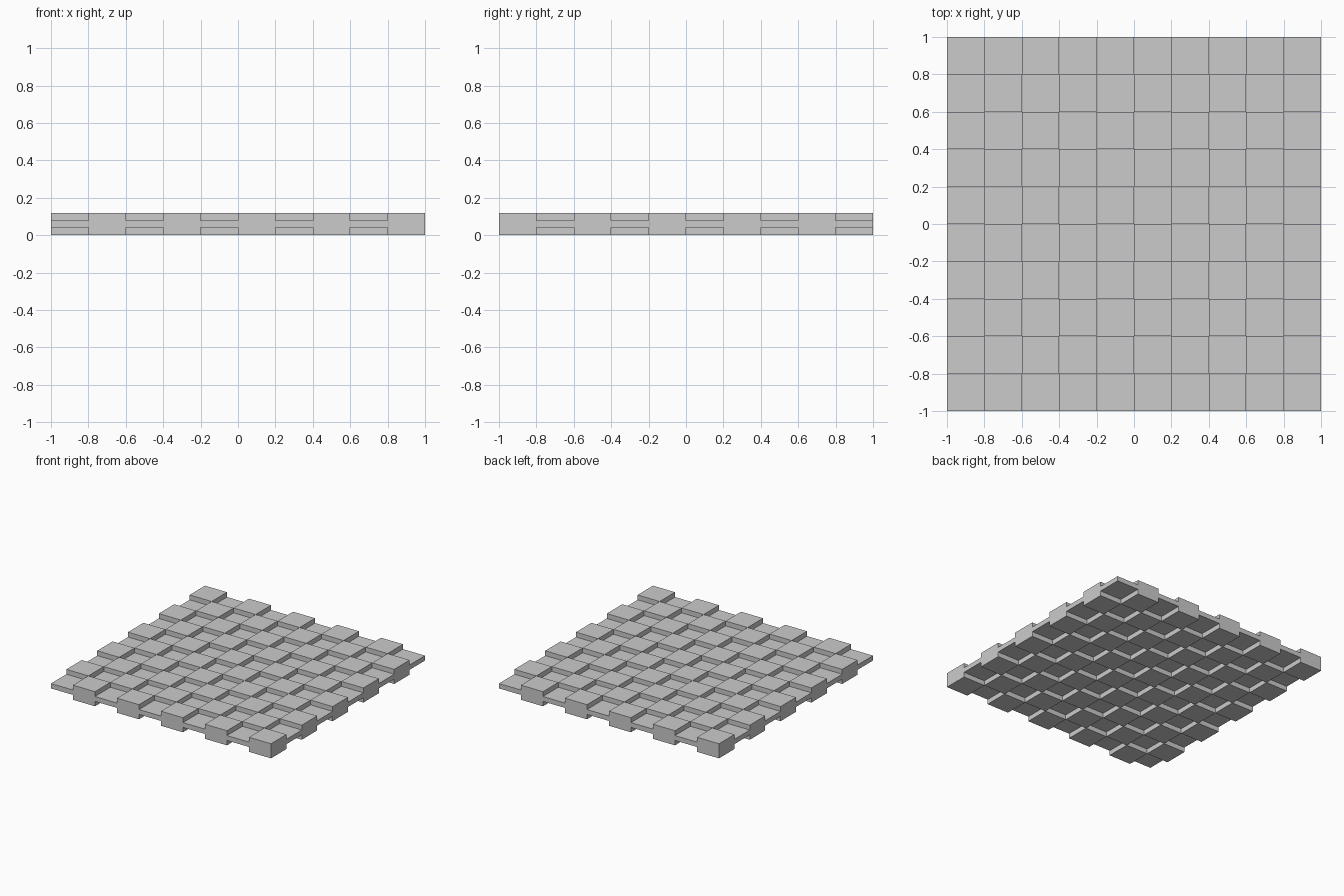
import bpy
import bmesh
import math
from mathutils import Vector

cube = bpy.data.objects.get("Cube")
if cube:
    bpy.data.objects.remove(cube, do_unlink=True)

CELLS = 10
CELL = 2 / CELLS
STEP = 0.04

# Plain grey finish
grey = bpy.data.materials.new("plain_grey")
grey.use_nodes = True
colour = (0.6, 0.6, 0.6, 1)
grey.diffuse_color = colour
grey.node_tree.nodes["Principled BSDF"].inputs["Base Color"].default_value = colour


def is_thick(face):
    """True on the alternate cells of the checker."""
    c = face.calc_center_median()
    i = math.floor((c.x + 1) / CELL)
    j = math.floor((c.y + 1) / CELL)
    return abs(face.normal.z) > 0.5 and (i + j) % 2 == 1


# Thin base slab, divided into cells
bm = bmesh.new()
bmesh.ops.create_grid(bm, x_segments=CELLS, y_segments=CELLS, size=1)
bmesh.ops.translate(bm, verts=bm.verts, vec=(0, 0, STEP))
top = bmesh.ops.extrude_face_region(bm, geom=bm.faces[:], use_keep_orig=True)
top_verts = [g for g in top["geom"] if isinstance(g, bmesh.types.BMVert)]
bmesh.ops.translate(bm, verts=top_verts, vec=(0, 0, STEP))
bmesh.ops.recalc_face_normals(bm, faces=bm.faces)
bm.normal_update()

# Alternate cells step out above and below the slab
thick = [f for f in bm.faces if is_thick(f)]
for face in bmesh.ops.extrude_discrete_faces(bm, faces=thick)["faces"]:
    offset = Vector((0, 0, math.copysign(STEP, face.normal.z)))
    bmesh.ops.translate(bm, verts=face.verts[:], vec=offset)
bm.normal_update()

# Merge the flush wall pieces along the outer rim
rim = [e for e in bm.edges if len(e.link_faces) == 2
       and abs(e.verts[0].co.z - e.verts[1].co.z) < 0.001
       and all(abs(f.normal.z) < 0.5 for f in e.link_faces)]
bmesh.ops.dissolve_edges(bm, edges=rim, use_verts=False)

mesh = bpy.data.meshes.new("checkered_tile")
bm.to_mesh(mesh)
bm.free()
mesh.materials.append(grey)
tile = bpy.data.objects.new("checkered_tile", mesh)
bpy.context.collection.objects.link(tile)
